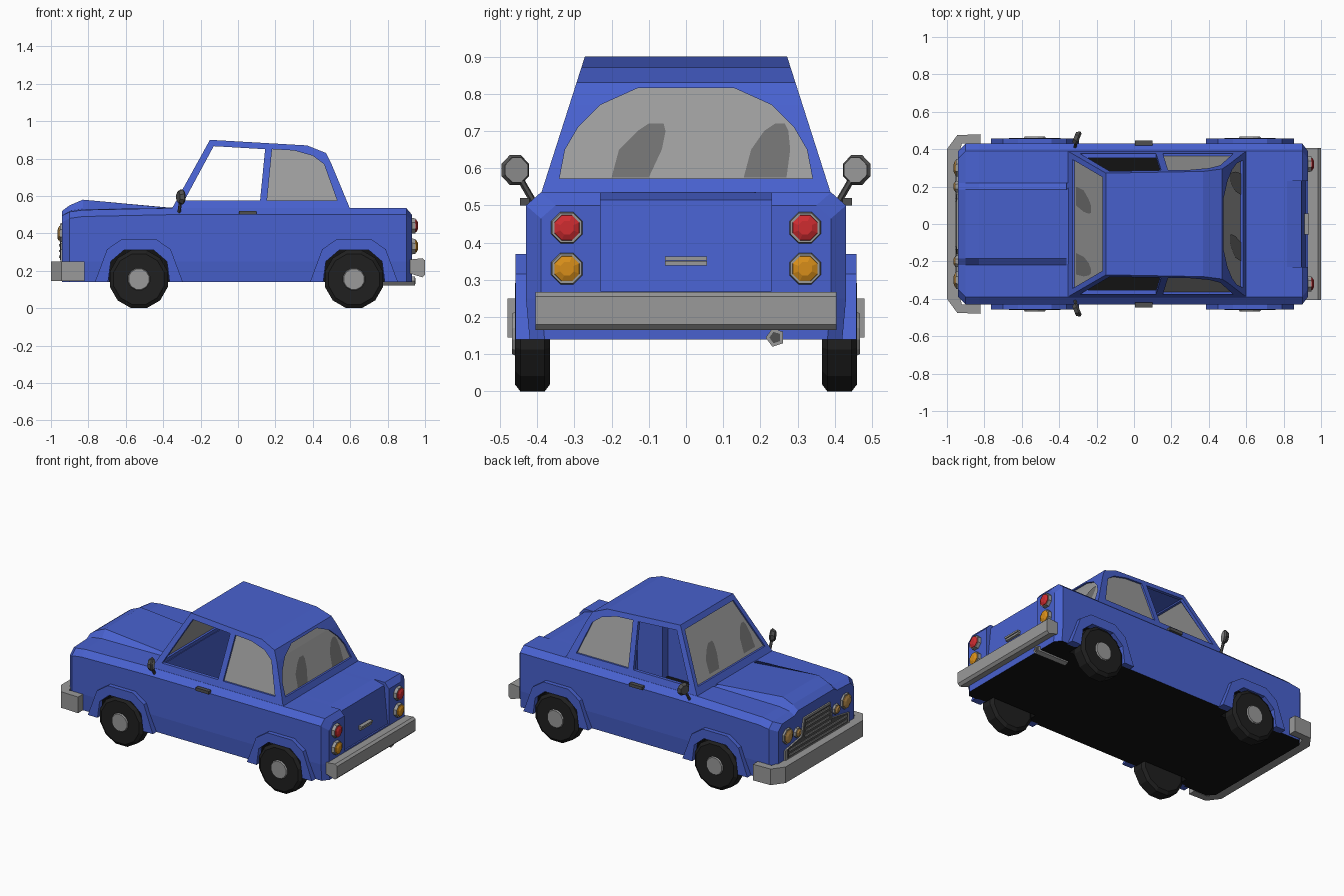
import bpy, bmesh, math
from mathutils import Vector

if "Cube" in bpy.data.objects:
    bpy.data.objects.remove(bpy.data.objects["Cube"])


def mat(name, r, g, b):
    m = bpy.data.materials.new(name)
    m.diffuse_color = (r, g, b, 1)
    m.use_nodes = True
    m.node_tree.nodes["Principled BSDF"].inputs["Base Color"].default_value = m.diffuse_color
    return m


PAINT = mat("blue paint", 0.065, 0.12, 0.62)
BLACK = mat("black underside", 0.006, 0.006, 0.006)
TYRE = mat("tyre rubber", 0.014, 0.014, 0.014)
CHROME = mat("grey metal", 0.32, 0.32, 0.32)
DARK = mat("dark metal", 0.08, 0.08, 0.08)
GLASS = mat("grey glass", 0.33, 0.33, 0.33)
SHADE = mat("dark glass", 0.16, 0.16, 0.16)
RED = mat("red lamp", 0.62, 0.025, 0.03)
AMBER = mat("amber lamp", 0.68, 0.27, 0.01)
HEAD = mat("headlamp tan", 0.52, 0.29, 0.08)


def make(name, bm, mats, rule=None):
    bmesh.ops.recalc_face_normals(bm, faces=bm.faces)
    bm.normal_update()
    if rule:
        for f in bm.faces:
            f.material_index = rule(f)
    me = bpy.data.meshes.new(name)
    bm.to_mesh(me)
    bm.free()
    for m in mats:
        me.materials.append(m)
    ob = bpy.data.objects.new(name, me)
    bpy.context.collection.objects.link(ob)
    return ob


def loft(name, rings, mats, rule=None, cap=True):
    bm = bmesh.new()
    vs = [[bm.verts.new(p) for p in r] for r in rings]
    n = len(rings[0])
    for a, b in zip(vs, vs[1:]):
        for i in range(n):
            bm.faces.new((a[i], a[(i + 1) % n], b[(i + 1) % n], b[i]))
    if cap:
        bm.faces.new(vs[0])
        bm.faces.new(vs[-1])
    return make(name, bm, mats, rule)


def prism(name, pts, axis, lo, hi, mats, rule=None):
    place = {'x': lambda p, t: (t, p[0], p[1]),
             'y': lambda p, t: (p[0], t, p[1]),
             'z': lambda p, t: (p[0], p[1], t)}[axis]
    return loft(name, [[place(p, t) for p in pts] for t in (lo, hi)], mats, rule)


def box(name, x, y, z, m):
    return prism(name, [(x[0], y[0]), (x[1], y[0]), (x[1], y[1]), (x[0], y[1])], 'z', z[0], z[1], [m])


def lathe(name, centre, axis, rings, n, m):
    # rings are (radius, distance along axis)
    q = Vector(axis).to_track_quat('Z', 'Y')
    out = []
    for r, t in rings:
        out.append([Vector(centre) + q @ Vector((r * math.cos((i + .5) * math.tau / n),
                                                 r * math.sin((i + .5) * math.tau / n), t)) for i in range(n)])
    return loft(name, out, [m])


def cut(ob, cutter):
    cutter.hide_render = True
    cutter.hide_viewport = True
    md = ob.modifiers.new(cutter.name, 'BOOLEAN')
    md.operation = 'DIFFERENCE'
    md.solver = 'EXACT'
    md.object = cutter


# lower body: cross-sections along the length, raised bonnet in the middle
def section(x, w, zs, zt, zc):
    half = [(w - .01, .14), (w, .25), (w, zs), (w - .04, zs + .035), (.22, zt), (.185, zc)]
    return [(x, y, z) for y, z in half] + [(x, -y, z) for y, z in reversed(half)]


body = loft("body", [section(-.94, .39, .46, .50, .52), section(-.90, .43, .48, .52, .55),
                     section(-.83, .43, .49, .53, .58), section(-.36, .43, .50, .535, .537),
                     section(.90, .43, .50, .535, .535), section(.93, .39, .465, .50, .50)],
            [PAINT, BLACK], lambda f: int(f.normal.z < -.9))
BODY = [PAINT, BLACK]
cut(body, prism("cavity_cutter", [(-.32, -.385), (.40, -.385), (.40, -.33), (.58, -.33),
                                  (.58, .33), (.40, .33), (.40, .385), (-.32, .385)], 'z', .17, .62,
                BODY, lambda f: int(abs(f.normal.z) > .9)))
cut(body, prism("boot_cutter", [(.81, .537), (.895, .515), (.92, .27), (1, .27), (1, .6), (.81, .6)],
                'y', -.23, .23, BODY))

# wheels, arches and wheel wells
ARCH_IN = [(-.165, .14), (-.15, .25), (-.08, .31), (.08, .31), (.15, .25), (.165, .14)]
ARCH_OUT = [(-.235, .14), (-.17, .315), (-.09, .37), (.09, .37), (.17, .315), (.235, .14)]
for end, xc in (("front", -.53), ("rear", .62)):
    for side, s in (("right", -1), ("left", 1)):
        tag = end + "_" + side
        cut(body, prism(tag + "_well_cutter", [(xc + x, z if z > .15 else .1) for x, z in ARCH_IN], 'y',
                        s * .345, s * .5, BODY, lambda f: 1))
        prism(tag + "_arch", [(xc + x, z) for x, z in ARCH_OUT + ARCH_IN[::-1]], 'y',
              s * .41, s * .458, [PAINT])
        lathe(tag + "_tyre", (xc, 0, .155), (0, s, 0),
              [(.14, .365), (.1605, .38), (.1605, .445), (.14, .46)], 12, TYRE)
        lathe(tag + "_hub", (xc, 0, .155), (0, s, 0), [(.066, .45), (.056, .468)], 12, CHROME)


# cabin shell, hollowed, with window openings
def side_y(z):
    return .39 - (z - .53) * .32


def cabin_rings(pts, inset):
    return [[(x, s * (side_y(z) - inset), z) for x, z in pts] for s in (-1, 1)]


cabin = loft("cabin", cabin_rings([(-.36, .52), (-.15, .90), (.37, .87), (.47, .83), (.50, .77), (.604, .52)], 0), [PAINT])
cut(cabin, loft("cabin_hollow_cutter", cabin_rings(
    [(-.372, .45), (-.137, .875), (.36, .845), (.455, .805), (.482, .755), (.608, .45)], .022), [PAINT]))

FRONT_WIN = [(-.287, .575), (-.13, .866), (.145, .85), (.118, .575)]
QUARTER = [(.155, .575), (.182, .85), (.30, .843), (.40, .815), (.46, .77), (.53, .575)]
SCREEN = [(.575, .345), (.868, .25)]
REAR = [(.572, .34), (.65, .325), (.71, .29), (.77, .23), (.815, .13)]


def outline(rows):
    return [(w, z) for z, w in rows] + [(-w, z) for z, w in reversed(rows)]


cut(cabin, prism("door_window_cutter", FRONT_WIN, 'y', -.6, .6, [PAINT]))
cut(cabin, prism("quarter_window_cutter", QUARTER, 'y', -.6, .6, [PAINT]))
cut(cabin, prism("windscreen_cutter", outline(SCREEN), 'x', -.6, 0, [PAINT]))
cut(cabin, prism("rear_window_cutter", outline(REAR), 'x', .3, .9, [PAINT]))


# glass sheets following the slope of the cabin ends
def screen_x(z):
    return -.348 + (z - .52) * .5526


def rear_x(z):
    return (.604 - (z - .52) * .416 if z < .77 else .50 - (z - .77) * .5) - .012


def sheet(name, rows, xf, dx, m):
    bm = bmesh.new()
    vs = [[bm.verts.new((xf(z) + dx, y, z)) for y in (a, b)] for z, a, b in rows]
    for p, q in zip(vs, vs[1:]):
        bm.faces.new((p[0], p[1], q[1], q[0]))
    return make(name, bm, [m])


sheet("windscreen", [(z, -w, w) for z, w in SCREEN], screen_x, 0, GLASS)
sheet("rear_window", [(z, -w, w) for z, w in REAR], rear_x, 0, GLASS)
PATCHES = [[(.575, -.20, -.10), (.65, -.18, -.065), (.70, -.13, -.055), (.72, -.10, -.06)],
           [(.575, .155, .27), (.65, .175, .28), (.70, .21, .275), (.72, .24, .265)]]
for i, rows in enumerate(PATCHES):
    sheet(f"rear_window_shade_{i}", rows, rear_x, .004, SHADE)
    sheet(f"windscreen_shade_{i}", [(z + .02, -b, -a) for z, a, b in rows], screen_x, -.004, SHADE)
for side, s in (("right", -1), ("left", 1)):
    bm = bmesh.new()
    bm.faces.new([bm.verts.new((x, s * (side_y(z) - .012), z)) for x, z in QUARTER])
    make(side + "_quarter_glass", bm, [GLASS])

# bumpers and exhaust
half = [(-1, .40), (-.945, .475), (-.82, .48), (-.82, .43), (-.92, .43), (-.935, .38)]
prism("front_bumper", half + [(x, -y) for x, y in reversed(half)], 'z', .145, .25, [CHROME])
prism("rear_bumper", [(.92, .185), (.985, .165), (1, .18), (1, .255), (.985, .267), (.92, .26)],
      'y', -.405, .405, [CHROME])
lathe("exhaust_pipe", (.72, .24, .145), (1, 0, 0), [(.024, 0), (.026, .225)], 5, CHROME)
lathe("exhaust_opening", (.72, .24, .145), (1, 0, 0), [(.016, .2), (.016, .228)], 5, DARK)

# grille
GRILLE = [(.33, .25), (.33, .315), (.16, .345), (.135, .455), (-.135, .455), (-.16, .345), (-.33, .315), (-.33, .25)]
prism("grille_frame", GRILLE, 'x', -.95, -.93, [CHROME])
prism("grille_mesh", [(y * .94, .258 + (z - .25) * .9) for y, z in GRILLE], 'x', -.953, -.94, [DARK])
for i in range(6):
    z = .275 + i * .031
    w = .30 if z < .32 else .135 if z < .36 else .12
    box(f"grille_slat_{i}", (-.958, -.94), (-w, w), (z - .006, z + .006), CHROME)


# lamps
def lamp(name, x, y, z, r, d, m):
    lathe(name + "_rim", (x, y, z), (d, 0, 0), [(r + .008, -.015), (r + .004, .016)], 8, CHROME)
    lathe(name, (x, y, z), (d, 0, 0), [(r, 0), (r * .92, .02), (r * .5, .028)], 8, m)


for side, s in (("right", -1), ("left", 1)):
    lamp(side + "_headlamp", -.936, s * .30, .40, .046, -1, HEAD)
    lamp(side + "_inner_headlamp", -.938, s * .20, .385, .028, -1, HEAD)
    lamp(side + "_brake_lamp", .934, s * .32, .44, .039, 1, RED)
    lamp(side + "_indicator", .934, s * .32, .33, .039, 1, AMBER)
    # door handle and wing mirror
    box(side + "_door_handle", (.005, .10), sorted((s * .42, s * .446)), (.50, .52), DARK)
    lathe(side + "_mirror", (-.305, s * .46, .595), (-1, s * .4, 0),
          [(.036, -.012), (.043, -.004), (.03, .016)], 8, DARK)
    lathe(side + "_mirror_face", (-.305, s * .46, .595), (1, -s * .4, 0), [(.035, .01), (.035, .014)], 8, CHROME)
    a, b = Vector((-.315, s * .41, .51)), Vector((-.308, s * .445, .57))
    lathe(side + "_mirror_stalk", a, b - a, [(.009, 0), (.009, (b - a).length)], 6, DARK)

# boot handle
box("boot_handle_top", (.90, .935), (-.057, .057), (.352, .363), CHROME)
box("boot_handle_bottom", (.90, .93), (-.057, .057), (.338, .350), CHROME)
